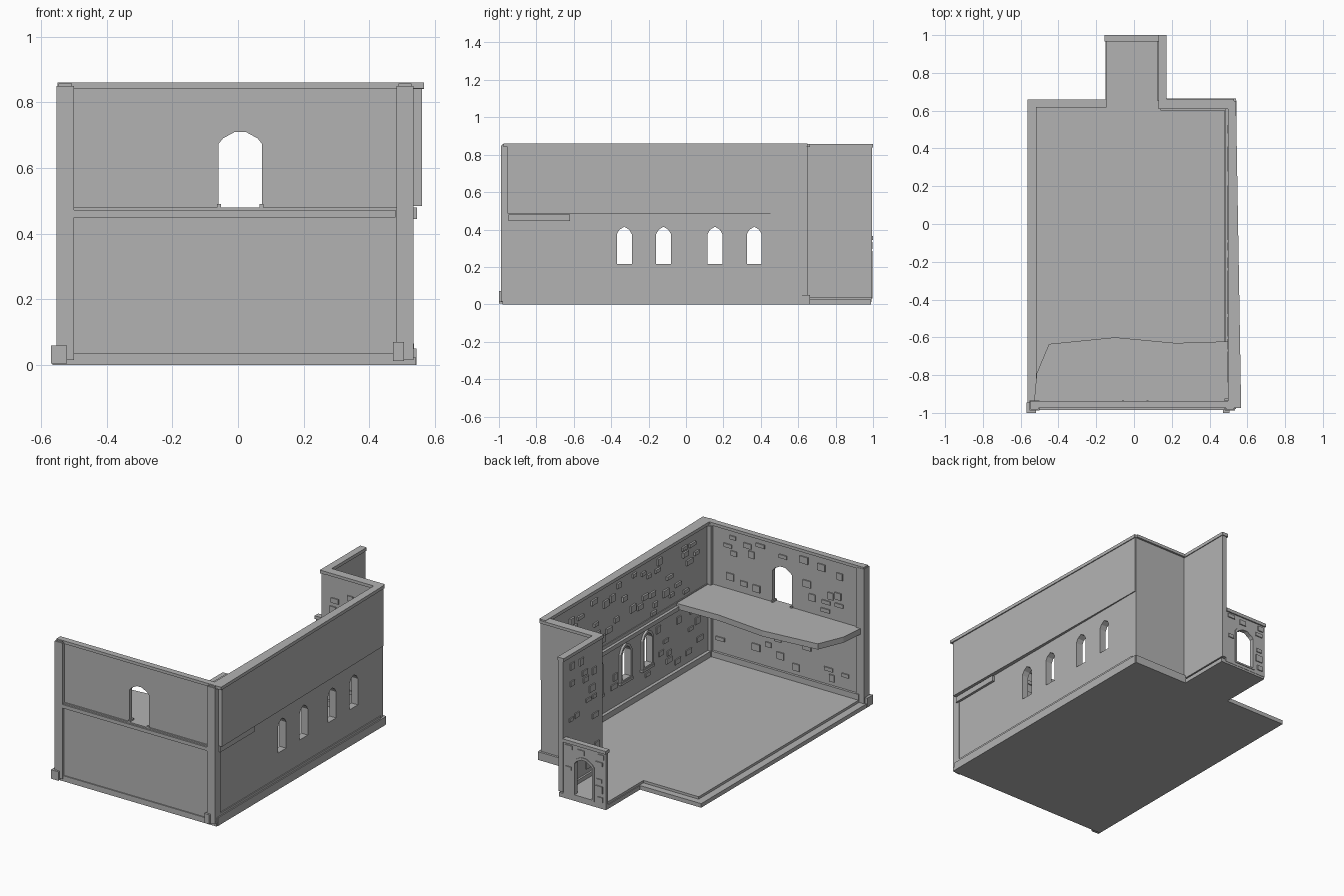
import bpy, bmesh, random
from mathutils import Vector

random.seed(4)
cube = bpy.data.objects.get("Cube")
if cube:
    bpy.data.objects.remove(cube, do_unlink=True)

stone = bpy.data.materials.new("grey stone")
stone.use_nodes = True
stone.diffuse_color = (0.45, 0.45, 0.45, 1)
bsdf = next(n for n in stone.node_tree.nodes if n.type == 'BSDF_PRINCIPLED')
bsdf.inputs["Base Color"].default_value = stone.diffuse_color
bsdf.inputs["Roughness"].default_value = 0.9


def finish(name, bm):
    bmesh.ops.recalc_face_normals(bm, faces=bm.faces)
    mesh = bpy.data.meshes.new(name)
    bm.to_mesh(mesh)
    bm.free()
    mesh.materials.append(stone)
    obj = bpy.data.objects.new(name, mesh)
    bpy.context.collection.objects.link(obj)
    return obj


def place(axis, u, v, d):
    return Vector({'x': (d, u, v), 'y': (u, d, v), 'z': (u, v, d)}[axis])


def slab(name, axis, loops, d0, d1):
    """Extrude an outline, with further loops as holes, along an axis."""
    bm = bmesh.new()
    edges = []
    for loop in loops:
        verts = [bm.verts.new(place(axis, u, v, d0)) for u, v in loop]
        edges += [bm.edges.new((a, b)) for a, b in zip(verts, verts[1:] + verts[:1])]
    normal = place(axis, 0, 0, 1)
    bmesh.ops.triangle_fill(bm, edges=edges, use_beauty=True, normal=normal)
    bmesh.ops.dissolve_limit(bm, angle_limit=0.01, verts=bm.verts, edges=bm.edges)
    ext = bmesh.ops.extrude_face_region(bm, geom=bm.faces[:])
    moved = [g for g in ext["geom"] if isinstance(g, bmesh.types.BMVert)]
    bmesh.ops.translate(bm, verts=moved, vec=normal * (d1 - d0))
    # extruding keeps the first cap, so the solid is closed
    return finish(name, bm)


def rect(u0, u1, v0, v1):
    return [(u0, v0), (u1, v0), (u1, v1), (u0, v1)]


def add_box(bm, x0, x1, y0, y1, z0, z1):
    verts = bmesh.ops.create_cube(bm, size=1)["verts"]
    for v in verts:
        v.co = Vector((x0 if v.co.x < 0 else x1, y0 if v.co.y < 0 else y1,
                       z0 if v.co.z < 0 else z1))


def box(name, *dims):
    bm = bmesh.new()
    add_box(bm, *dims)
    return finish(name, bm)


def mirrored(half, c):
    return [(c + u, v) for u, v in half] + [(c - u, v) for u, v in reversed(half) if u]


def pointed(c, w, z0, z1):
    return mirrored([(w, z0), (w, z1 - w), (w * 0.65, z1 - w * 0.4), (0, z1)], c)


def rounded(c, w, z0, z1):
    return mirrored([(w, z0), (w, z1 - w * 0.55), (w * 0.8, z1 - w * 0.3),
                     (w * 0.25, z1)], c)


def bricks(name, axis, d, out, area, count, avoid):
    """Scatter slightly raised stones over a wall, keeping off the openings."""
    bm = bmesh.new()
    placed = list(avoid)
    for _ in range(count * 6):
        if len(placed) - len(avoid) >= count:
            break
        w, h = random.uniform(0.035, 0.06), random.choice((0.022, 0.03, 0.042))
        u, v = random.uniform(area[0], area[1] - w), random.uniform(area[2], area[3] - h)
        if any(u < b and u + w > a and v < t and v + h > s for a, b, s, t in placed):
            continue
        placed.append((u - 0.01, u + w + 0.01, v - 0.01, v + h + 0.01))
        lo, hi = place(axis, u, v, min(d, d + out)), place(axis, u + w, v + h, max(d, d + out))
        add_box(bm, lo.x, hi.x, lo.y, hi.y, lo.z, hi.z)
    finish(name, bm)


# Floor: full base with a slightly inset paving on top
outline = [(-.565, -.98), (.54, -.98), (.54, .66), (.17, .66), (.17, .99),
           (-.15, .99), (-.15, .66), (-.565, .66)]
inset = [(-.52, -.95), (.5, -.95), (.5, .62), (.14, .62), (.14, .98),
         (-.145, .98), (-.145, .62), (-.52, .62)]
slab("floor_base", 'z', [outline], 0, 0.025)
slab("floor_paving", 'z', [inset], 0.025, 0.04)

# Window wall: pierced lower storey and a leaning, overhanging upper storey
windows = (-.33, -.12, .155, .365)
holes = [pointed(c, .04, .215, .415) for c in windows]
slab("window_wall_lower", 'x', [rect(-.965, .645, .02, .485)] + holes, .5, .53)
slab("window_wall_upper", 'z', [[(.505, -.955), (.56, -.955), (.535, .645), (.505, .645)]],
     .485, .845)
slab("window_wall_cap", 'z', [[(.498, -.96), (.567, -.96), (.54, .65), (.498, .65)]],
     .84, .86)
for c in windows:
    slab("window_frame", 'x', [pointed(c, .054, .2, .433), pointed(c, .04, .215, .415)],
         .486, .502)
    box("window_sill", .482, .502, c - .06, c + .06, .19, .205)
box("inner_string_course", .482, .502, -.95, .62, .44, .465)
box("inner_skirting", .48, .502, -.95, .62, .04, .075)
box("outer_skirting", .528, .543, -.97, .655, 0, .05)
box("outer_skirting_fillet", .528, .536, -.95, .62, .05, .065)

# Front wall with the upper doorway
door = rounded(.007, .066, .478, .71)
box("front_wall_lower", -.545, .53, -.975, -.945, .02, .48)
slab("front_wall_upper", 'y', [rect(-.545, .53, .47, .85), door], -.967, -.945)
box("front_wall_cap", -.55, .567, -.975, -.937, .842, .86)
box("front_ledge", -.5, .48, -.985, -.965, .45, .472)
box("front_skirting", -.5, .48, -.982, -.965, .012, .035)
box("front_inner_skirting", -.52, .5, -.947, -.93, .04, .075)
for x in (-.058, .072):
    box("door_stop", x - .006, x + .006, -.975, -.935, .472, .49)

# Corner posts with footings
for x0, x1 in ((-.553, -.5), (.482, .535)):
    box("corner_post", x0, x1, -.988, -.935, .015, .85)
    box("corner_post_head", x0 + .006, x1 - .006, -.982, -.94, .85, .858)
box("left_footing", -.57, -.52, -1, -.945, .005, .06)
box("right_footing", .472, .505, -1, -.95, .012, .07)
box("inner_corner_post", .478, .505, -.95, -.925, .04, .84)

# Gallery platform with its worn edge
edge = [(.545, -.62), (.22, -.63), (-.1, -.6), (-.45, -.635), (-.515, -.79), (-.53, -.95)]
slab("gallery_platform", 'z', [[(.545, -.95)] + edge], .445, .48)

# Rear wall and the tall wall of the annex
box("rear_wall", .14, .53, .615, .65, .02, .845)
box("rear_wall_cap", .13, .53, .608, .662, .84, .858)
box("rear_skirting", .165, .54, .645, .664, 0, .05)
box("rear_inner_skirting", .14, .5, .6, .617, .04, .075)
box("annex_side_wall", .137, .168, .615, .995, .035, .845)
box("annex_side_cap", .13, .173, .608, 1, .838, .858)
box("annex_side_skirting", .125, .14, .65, .97, .03, .065)

# Low annex end wall with a doorway
annex_door = rounded(0, .06, .04, .265)
slab("annex_end_wall", 'y', [rect(-.15, .14, .012, .35), annex_door], .972, .992)
slab("annex_door_frame", 'y', [rounded(0, .072, .03, .28), annex_door], .968, .996)
box("annex_end_cap", -.155, .14, .965, 1, .345, .365)

# Raised stones
keep_off = [(c - .07, c + .07, .18, .45) for c in windows] + [(-1, 1, .42, .49)]
bricks("window_wall_stones", 'x', .506, -.012, (-.9, .58, .49, .82), 38, keep_off)
bricks("window_wall_lower_stones", 'x', .501, -.008, (-.9, .58, .09, .43), 22, keep_off)
bricks("front_wall_upper_stones", 'y', -.946, .008, (-.47, .46, .5, .82), 20,
       [(-.08, .095, .46, .73)])
bricks("front_wall_lower_stones", 'y', -.946, .008, (-.47, .46, .09, .42), 14, [])
bricks("annex_side_stones", 'x', .138, -.008, (.64, .95, .08, .8), 16, [])
bricks("annex_end_stones", 'y', .991, .007, (-.14, .13, .04, .335), 9,
       [(-.08, .08, .02, .29)])
bricks("rear_wall_stones", 'y', .616, -.008, (.18, .47, .1, .8), 14, [])
